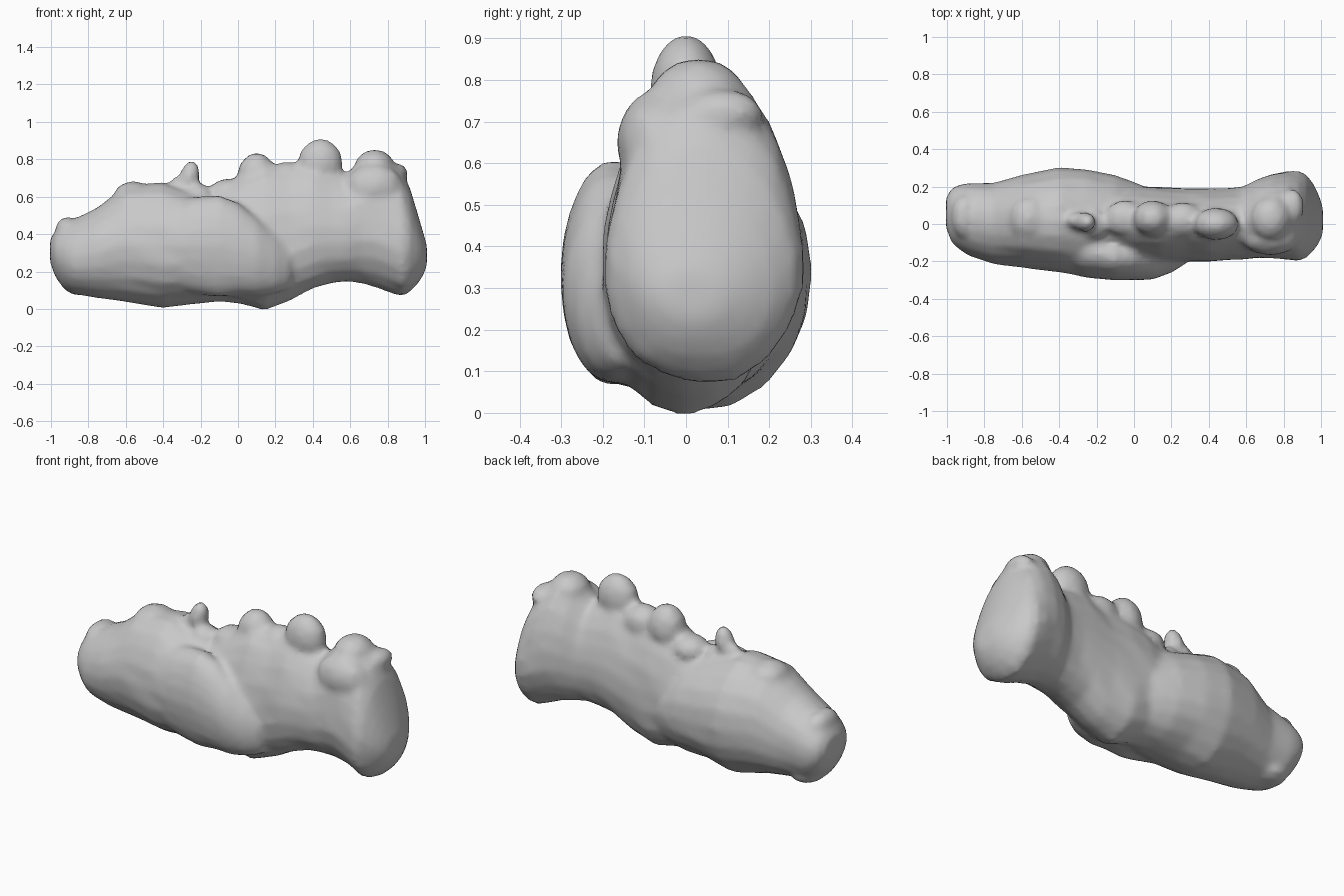
import bpy
import bmesh
import math
from mathutils import Matrix, Vector, noise

if "Cube" in bpy.data.objects:
    bpy.data.objects.remove(bpy.data.objects["Cube"], do_unlink=True)

stone = bpy.data.materials.new("stone grey")
stone.use_nodes = True
GREY = (0.58, 0.58, 0.58, 1)
stone.diffuse_color = GREY
stone.node_tree.nodes["Principled BSDF"].inputs["Base Color"].default_value = GREY

SIDES = 20


def loft(bm, sections):
    """Skin egg rings; a section is x, bottom, top, front, back, top taper."""
    rings = []
    for x, bottom, top, front, back, taper in sections:
        ring = []
        for i in range(SIDES):
            angle = math.tau * i / SIDES
            side, rise = math.cos(angle), math.sin(angle)
            width = side * (1 - taper * rise) / (1 + taper * taper / 2)
            offset = Vector((0, width * (back - front) / 2, rise * (top - bottom) / 2))
            centre = Vector((x, (front + back) / 2, (top + bottom) / 2))
            point = centre + offset
            wobble = 1.01 + 0.04 * noise.noise(point * 7)
            ring.append(bm.verts.new(centre + offset * wobble))
        rings.append(ring)
    for a, b in zip(rings, rings[1:]):
        for i in range(SIDES):
            j = (i + 1) % SIDES
            bm.faces.new((a[i], b[i], b[j], a[j]))
    bm.faces.new(rings[0])
    bm.faces.new(reversed(rings[-1]))


def lump(bm, centre, radii, tilt=0):
    """Add a rounded knob, tilted about the y axis."""
    matrix = (Matrix.Translation(centre) @ Matrix.Rotation(tilt, 4, "Y")
              @ Matrix.Diagonal((*radii, 1)))
    bmesh.ops.create_icosphere(bm, subdivisions=2, radius=1, matrix=matrix)


def finish(bm, name):
    """Fuse the overlapping volumes into one softened surface."""
    bmesh.ops.recalc_face_normals(bm, faces=bm.faces)
    mesh = bpy.data.meshes.new(name)
    bm.to_mesh(mesh)
    bm.free()
    obj = bpy.data.objects.new(name, mesh)
    bpy.context.collection.objects.link(obj)
    fuse = obj.modifiers.new("fuse", "REMESH")
    fuse.mode = "VOXEL"
    fuse.voxel_size = 0.02
    soften = obj.modifiers.new("soften", "SMOOTH")
    soften.factor = 0.5
    soften.iterations = 4
    bpy.ops.object.select_all(action="DESELECT")
    obj.select_set(True)
    bpy.context.view_layer.objects.active = obj
    for modifier in ("fuse", "soften"):
        bpy.ops.object.modifier_apply(modifier=modifier)
    obj.data.materials.clear()
    obj.data.materials.append(stone)
    bpy.ops.object.shade_smooth_by_angle(angle=math.radians(50))


boulder = bmesh.new()

# Long low lobe
loft(boulder, [
    (-1.005, .25, .37, -.02, .14, 0),
    (-.975, .17, .42, -.1, .19, 0),
    (-.93, .11, .46, -.14, .21, 0),
    (-.88, .08, .48, -.17, .22, 0),
    (-.75, .06, .54, -.21, .22, .04),
    (-.6, .04, .66, -.23, .26, .06),
    (-.4, .005, .675, -.26, .3, .03),
    (-.25, .03, .63, -.28, .29, 0),
    (-.1, .04, .59, -.25, .26, 0),
    (0, .05, .52, -.2, .22, 0),
    (.08, .1, .46, -.1, .19, 0),
])
lump(boulder, (-.91, .04, .42), (.07, .12, .075))
lump(boulder, (-.56, .03, .6), (.11, .12, .085))
lump(boulder, (-.84, .07, .13), (.1, .11, .06))

# Shell wrapping the front of the tall body
loft(boulder, [
    (-.4, .12, .54, -.25, 0, 0),
    (-.25, .08, .6, -.285, 0, 0),
    (-.1, .07, .61, -.3, -.05, 0),
    (0, .07, .57, -.3, -.06, 0),
    (.1, .07, .49, -.295, -.05, 0),
    (.2, .08, .41, -.26, -.06, 0),
    (.28, .11, .35, -.21, -.08, 0),
])
# Underside bridging the shell and the body
lump(boulder, (.03, -.11, .16), (.28, .13, .105))

# Leaning stub on the ridge
lump(boulder, (-.26, .01, .7), (.055, .055, .1), 0.2)
lump(boulder, (-.3, .02, .67), (.06, .045, .04), 0.3)
lump(boulder, (-.21, 0, .61), (.08, .08, .06))

# Tall body flaring into a broad egg-shaped end
loft(boulder, [
    (-.25, .1, .56, -.12, .15, .15),
    (-.1, .04, .65, -.17, .19, .18),
    (.02, .03, .71, -.2, .2, .2),
    (.14, -.005, .76, -.21, .2, .22),
    (.28, .05, .76, -.2, .19, .22),
    (.4, .11, .77, -.2, .19, .2),
    (.5, .14, .75, -.19, .195, .2),
    (.58, .15, .72, -.19, .2, .18),
    (.66, .14, .8, -.18, .24, .18),
    (.74, .12, .84, -.18, .265, .2),
    (.82, .09, .8, -.19, .28, .2),
    (.88, .07, .73, -.2, .28, .18),
    (.92, .09, .64, -.18, .26, .12),
    (.96, .13, .51, -.14, .21, .05),
    (.99, .18, .41, -.1, .15, 0),
    (1.01, .23, .34, -.05, .09, 0),
])
# Front shoulder of the flared end
lump(boulder, (.73, -.07, .65), (.16, .1, .13))

# Uneven ridge of half-sunk knobs along the crest
lump(boulder, (-.05, .03, .62), (.11, .1, .08))
lump(boulder, (.1, .03, .7), (.11, .1, .14))
lump(boulder, (.26, .02, .69), (.12, .1, .1))
lump(boulder, (.44, 0, .775), (.125, .09, .14))
lump(boulder, (.73, .03, .76), (.11, .12, .095))
lump(boulder, (.85, .09, .72), (.06, .1, .06), 0.6)

finish(boulder, "fused_boulder")
